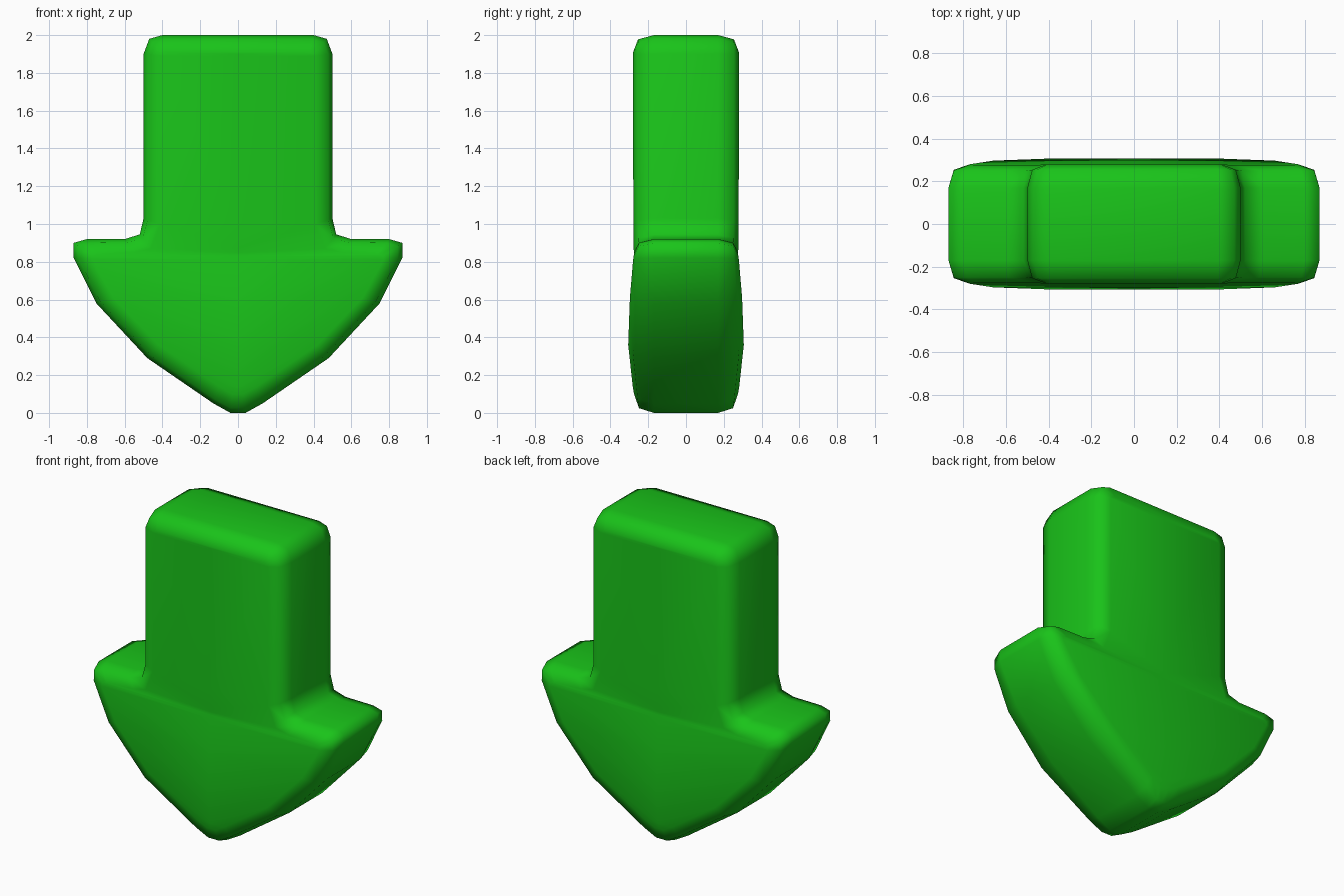
import bpy, bmesh

if "Cube" in bpy.data.objects:
    bpy.data.objects.remove(bpy.data.objects["Cube"])

# Right half of the arrow: rim x, rim z, face x, face z, face half-depth
PROFILE = [
    (0.00, 0.00, 0.00, 0.10, 0.275),
    (0.04, 0.00, 0.03, 0.10, 0.275),
    (0.13, 0.05, 0.10, 0.14, 0.282),
    (0.48, 0.29, 0.42, 0.36, 0.306),
    (0.75, 0.58, 0.66, 0.61, 0.297),
    (0.87, 0.82, 0.77, 0.81, 0.280),
    (0.87, 0.90, 0.77, 0.83, 0.277),
    (0.80, 0.92, 0.74, 0.84, 0.276),
    (0.60, 0.92, 0.55, 0.85, 0.276),
    (0.52, 0.945, 0.46, 0.87, 0.277),
    (0.50, 1.03, 0.41, 1.00, 0.279),
    (0.50, 1.90, 0.41, 1.89, 0.280),
    (0.47, 1.98, 0.40, 1.90, 0.280),
    (0.40, 2.00, 0.38, 1.91, 0.280),
    (0.00, 2.00, 0.00, 1.91, 0.280),
]


def build_quarter():
    bm = bmesh.new()
    rows = []
    for rx, rz, fx, fz, d in PROFILE:
        t = 0.25
        ring = [(rx, 0, rz), (rx, -0.17, rz),
                (rx + (fx - rx) * t, -(d - 0.026), rz + (fz - rz) * t),
                (fx, -d, fz)]
        rows.append([bm.verts.new(p) for p in ring])
    # Rounded side walls
    for a, b in zip(rows, rows[1:]):
        for j in range(3):
            bm.faces.new((a[j], b[j], b[j + 1], a[j + 1]))
    # Broad front face, spanned to the centre line
    centre = [bm.verts.new((0, -p[4], p[3])) for p in PROFILE[2:-2]]
    centre = [rows[0][3]] + centre + [rows[-1][3]]
    side = [r[3] for r in rows[1:-1]]
    for i in range(len(side) - 1):
        bm.faces.new((centre[i], side[i], side[i + 1], centre[i + 1]))
    bmesh.ops.recalc_face_normals(bm, faces=bm.faces)
    bm.faces.ensure_lookup_table()
    # Make the front face point towards -y
    if bm.faces[-1].normal.y > 0:
        bmesh.ops.reverse_faces(bm, faces=bm.faces)
    mesh = bpy.data.meshes.new("arrow")
    bm.to_mesh(mesh)
    bm.free()
    return mesh


arrow = bpy.data.objects.new("arrow", build_quarter())
bpy.context.collection.objects.link(arrow)

# Mirror to the left and back halves
mirror = arrow.modifiers.new("mirror", "MIRROR")
mirror.use_axis = (True, True, False)
mirror.use_clip = True
mirror.merge_threshold = 0.001

# Soft green finish, smooth all over
arrow.data.polygons.foreach_set("use_smooth", [True] * len(arrow.data.polygons))
green = bpy.data.materials.new("green")
green.diffuse_color = (0.01, 0.55, 0.01, 1)
green.use_nodes = True
green.node_tree.nodes["Principled BSDF"].inputs["Base Color"].default_value = green.diffuse_color
arrow.data.materials.append(green)
